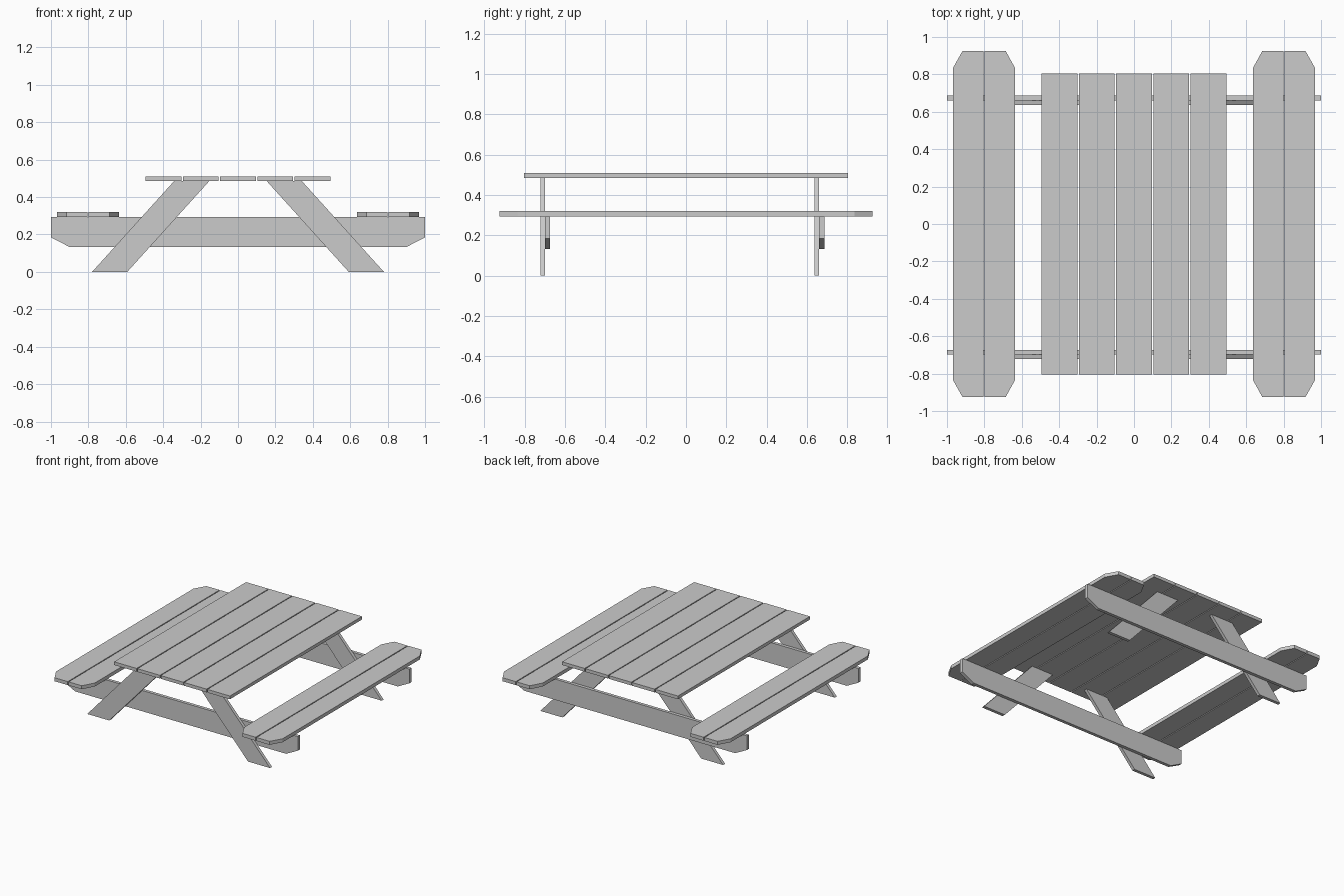
import bpy, bmesh
from mathutils import Vector

if "Cube" in bpy.data.objects:
    bpy.data.objects.remove(bpy.data.objects["Cube"])


def prism(name, outline, to_3d, depth):
    """Extrude a flat outline (2D points mapped by to_3d) along a depth vector."""
    bm = bmesh.new()
    face = bm.faces.new([bm.verts.new(to_3d(a, b)) for a, b in outline])
    ext = bmesh.ops.extrude_face_region(bm, geom=[face])
    verts = [v for v in ext["geom"] if isinstance(v, bmesh.types.BMVert)]
    bmesh.ops.translate(bm, verts=verts, vec=Vector(depth))
    bmesh.ops.recalc_face_normals(bm, faces=bm.faces)
    mesh = bpy.data.meshes.new(name)
    bm.to_mesh(mesh)
    bm.free()
    obj = bpy.data.objects.new(name, mesh)
    bpy.context.collection.objects.link(obj)
    return obj


def board(name, outline, z0, z1):
    return prism(name, outline, lambda x, y: (x, y, z0), (0, 0, z1 - z0))


def upright(name, outline, y0, y1):
    return prism(name, outline, lambda x, z: (x, y0, z), (0, y1 - y0, 0))


# Table top: five straight planks
for i in range(5):
    x = (i - 2) * 0.199
    w = 0.096
    board(f"table_plank_{i + 1}",
          [(x - w, -0.804), (x + w, -0.804), (x + w, 0.804), (x - w, 0.804)],
          0.485, 0.51)

for side, s in (("left", -1), ("right", 1)):
    # Bench seats: two planks, each with its outward corners cut off
    for part, gap, cut, edge in (("inner", 0.798, 0.686, 0.637),
                                 ("outer", 0.805, 0.917, 0.967)):
        outline = [(gap, -0.925), (cut, -0.925), (edge, -0.836),
                   (edge, 0.836), (cut, 0.925), (gap, 0.925)]
        board(f"{side}_bench_{part}_plank", [(s * x, y) for x, y in outline],
              0.293, 0.32)

# End frames: the same cross beam and splayed legs at each end
for end, y in (("front", -0.699), ("back", 0.661)):
    upright(f"{end}_cross_beam",
            [(-1, 0.293), (-1, 0.184), (-0.9, 0.133), (0.9, 0.133),
             (1, 0.184), (1, 0.293)], y, y + 0.025)
    for side, s in (("left", -1), ("right", 1)):
        leg = [(0.78, 0), (0.592, 0), (0.154, 0.485), (0.342, 0.485)]
        upright(f"{end}_{side}_leg", [(s * x, z) for x, z in leg], y - 0.024, y)
